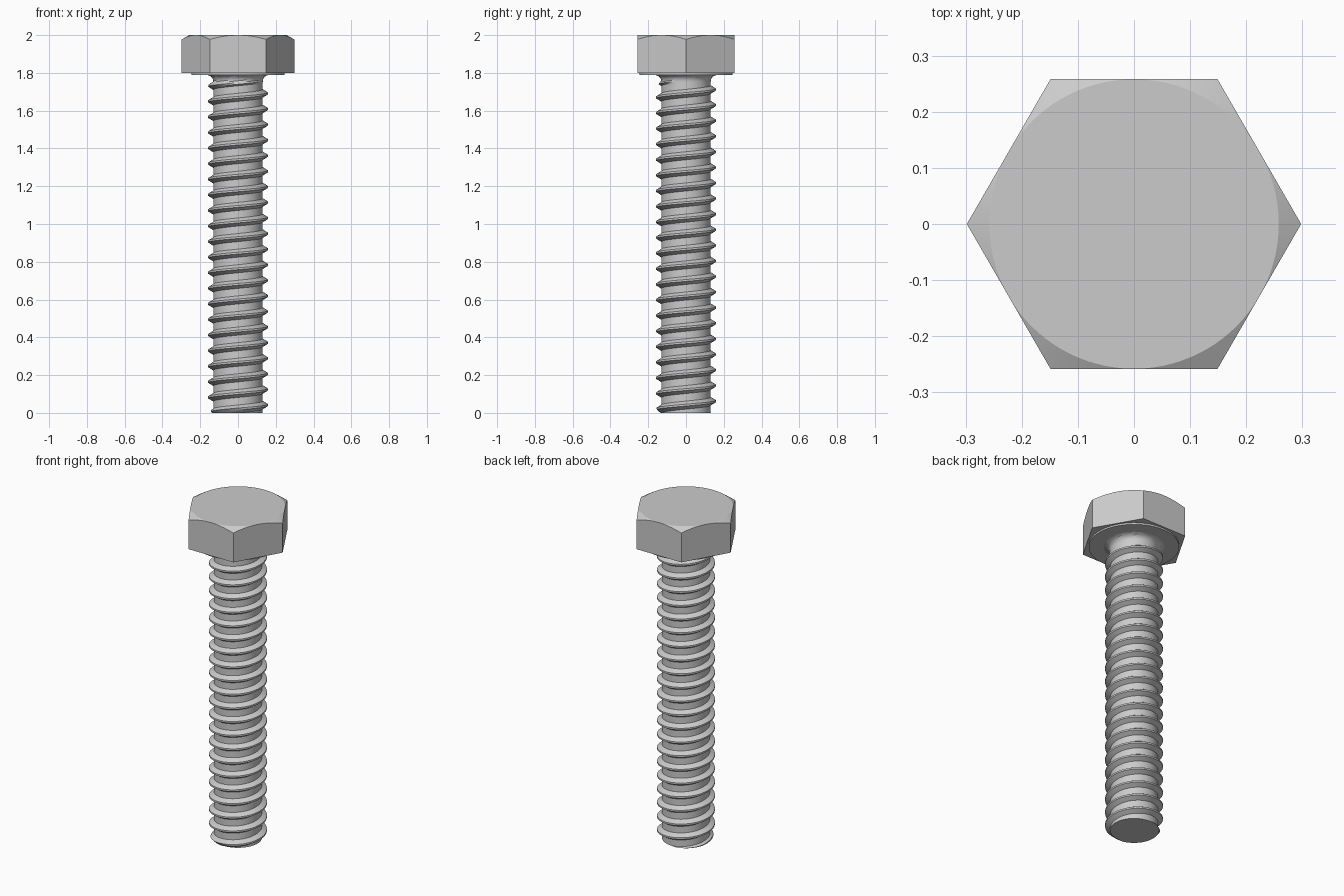
import bpy, bmesh
from math import pi, cos, sin, tan, radians, floor, sqrt

if "Cube" in bpy.data.objects:
    bpy.data.objects.remove(bpy.data.objects["Cube"])

def finish(name, bm, angle):
    bmesh.ops.remove_doubles(bm, verts=bm.verts, dist=1e-5)
    bmesh.ops.recalc_face_normals(bm, faces=bm.faces)
    me = bpy.data.meshes.new(name)
    bm.to_mesh(me)
    bm.free()
    ob = bpy.data.objects.new(name, me)
    bpy.context.collection.objects.link(ob)
    bpy.ops.object.select_all(action='DESELECT')
    ob.select_set(True)
    bpy.context.view_layer.objects.active = ob
    bpy.ops.object.shade_smooth_by_angle(angle=radians(angle))
    return ob

def skin(bm, rings):
    for a, b in zip(rings, rings[1:]):
        n = len(a)
        for i in range(n):
            j = (i + 1) % n
            bm.faces.new((a[i], a[j], b[j], b[i]))

# hex head: chamfered top, flat sides, washer face underneath
FLAT, TOP, BASE, SEAT = 0.258, 2.0, 1.80, 1.79
N = 96
bm = bmesh.new()
rings = [[] for _ in range(6)]
for i in range(N):
    t = 2 * pi * i / N
    hexr = FLAT / cos((t % (pi / 3)) - pi / 6)
    chamfer = TOP - (hexr - FLAT) * tan(radians(30))
    profile = [(FLAT, TOP), (hexr, chamfer), (hexr, BASE),
               (0.247, BASE), (0.247, SEAT), (0.14, SEAT)]
    for ring, (r, z) in zip(rings, profile):
        ring.append(bm.verts.new((r * cos(t), r * sin(t), z)))
skin(bm, rings)
bm.faces.new(rings[0])
finish("hex_head", bm, 20)

# threaded shank: helical profile, chamfered tip, fillet under the head
MAJOR, MINOR, PITCH = 0.158, 0.131, 0.0825
FILLET = 0.035
SHAPE = [(0, MINOR), (0.24, MINOR), (0.44, MAJOR), (0.56, MAJOR), (0.76, MINOR), (1, MINOR)]

def radius(z, t):
    f = z / PITCH - t / (2 * pi)
    f -= floor(f)
    for (a, ra), (b, rb) in zip(SHAPE, SHAPE[1:]):
        if f <= b:
            r = ra + (rb - ra) * (f - a) / (b - a)
            break
    r = min(r, 0.137 + z)
    d = z - (SEAT - FILLET)
    if d > -0.02:
        r = min(r, MINOR + max(0, -d) * 1.35)
    if d > 0:
        r = max(r, MINOR + FILLET - sqrt(max(0, FILLET ** 2 - d ** 2)))
    return r

SEG = 72
FRACS = [0, 0.12, 0.24, 0.34, 0.44, 0.56, 0.66, 0.76, 0.88]
K = len(FRACS)
TURNS = int(SEAT / PITCH) + 3
bm = bmesh.new()
cols = []
for j in range(SEG):
    t = 2 * pi * j / SEG
    col = []
    for i in range(TURNS * K):
        z = PITCH * (i // K - 1 + FRACS[i % K] + t / (2 * pi))
        z = min(max(z, 0), SEAT)
        r = radius(z, t)
        col.append(bm.verts.new((r * cos(t), r * sin(t), z)))
    cols.append(col)
for j in range(SEG):
    a, b = cols[j], cols[(j + 1) % SEG]
    s = K if j == SEG - 1 else 0      # the seam steps up one turn
    for i in range(TURNS * K - 1 - s):
        bm.faces.new((a[i], b[i + s], b[i + s + 1], a[i + 1]))
# flat tip
bm.faces.new([c[0] for c in cols])
finish("threaded_shank", bm, 28)
